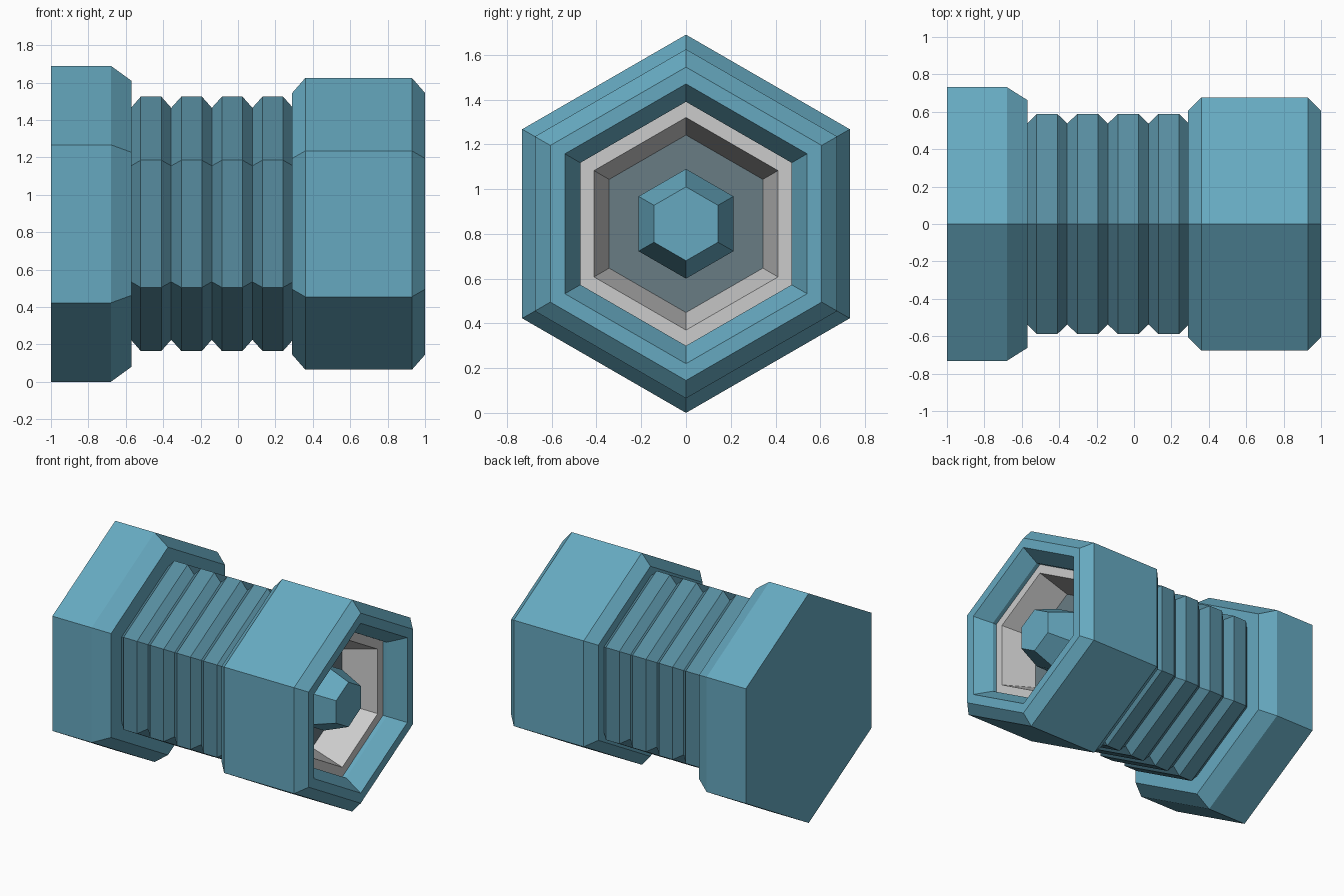
import bpy, bmesh
from math import sin, cos, pi

if "Cube" in bpy.data.objects:
    bpy.data.objects.remove(bpy.data.objects["Cube"])

CZ = 0.845   # height of the long axis
SIDES = 6


def material(name, rgb):
    m = bpy.data.materials.new(name)
    m.diffuse_color = (*rgb, 1)
    m.use_nodes = True
    m.node_tree.nodes["Principled BSDF"].inputs["Base Color"].default_value = m.diffuse_color
    return m


BLUE = material("blue", (0.133, 0.397, 0.527))
DULL_BLUE = material("dull_blue", (0.095, 0.265, 0.35))
SLATE = material("slate", (0.14, 0.20, 0.23))


def hex_lathe(name, profile, mat=None, ring=False):
    """Sweep (x, radius) points round the x axis in six flat sides.
    Ends are capped, or joined together when ring is True."""
    bm = bmesh.new()
    loops = [[bm.verts.new((x, r * sin(2 * pi * k / SIDES), CZ + r * cos(2 * pi * k / SIDES)))
              for k in range(SIDES)] for x, r in profile]
    pairs = list(zip(loops, loops[1:]))
    if ring:
        pairs.append((loops[-1], loops[0]))
    else:
        bm.faces.new(loops[0])
        bm.faces.new(loops[-1])
    for a, b in pairs:
        for k in range(SIDES):
            j = (k + 1) % SIDES
            bm.faces.new((a[k], a[j], b[j], b[k]))
    bmesh.ops.recalc_face_normals(bm, faces=bm.faces)
    me = bpy.data.meshes.new(name)
    bm.to_mesh(me)
    bm.free()
    ob = bpy.data.objects.new(name, me)
    bpy.context.collection.objects.link(ob)
    if mat:
        me.materials.append(mat)
    return ob


# Closed end block
hex_lathe("end_cap", [(-1, 0.845), (-0.68, 0.845), (-0.57, 0.765)], BLUE)

# Ribbed grip: four ridges with shallow grooves between
grip = [(-0.572, 0.62)]
for i in range(4):
    x = -0.52 + i * 0.217
    grip += [(x, 0.68), (x + 0.11, 0.68), (x + 0.163, 0.62)]
hex_lathe("ribbed_grip", grip, DULL_BLUE)

# Open collar with a sloped inner lip
hex_lathe("collar", [(0.29, 0.70), (0.36, 0.78), (0.93, 0.78), (1, 0.70),
                     (1, 0.625), (0.88, 0.545), (0.58, 0.545)], BLUE)

# Grey tapered bowl inside the collar
hex_lathe("bowl", [(0.85, 0.548), (0.85, 0.475), (0.60, 0.395), (0.60, 0.548)], ring=True)

# Bowl floor and the pointed hub on it
hex_lathe("bowl_floor", [(0.585, 0.41), (0.605, 0.41)], SLATE)
hex_lathe("hub", [(0.59, 0.245), (0.70, 0.245), (0.90, 0.165)], BLUE)
